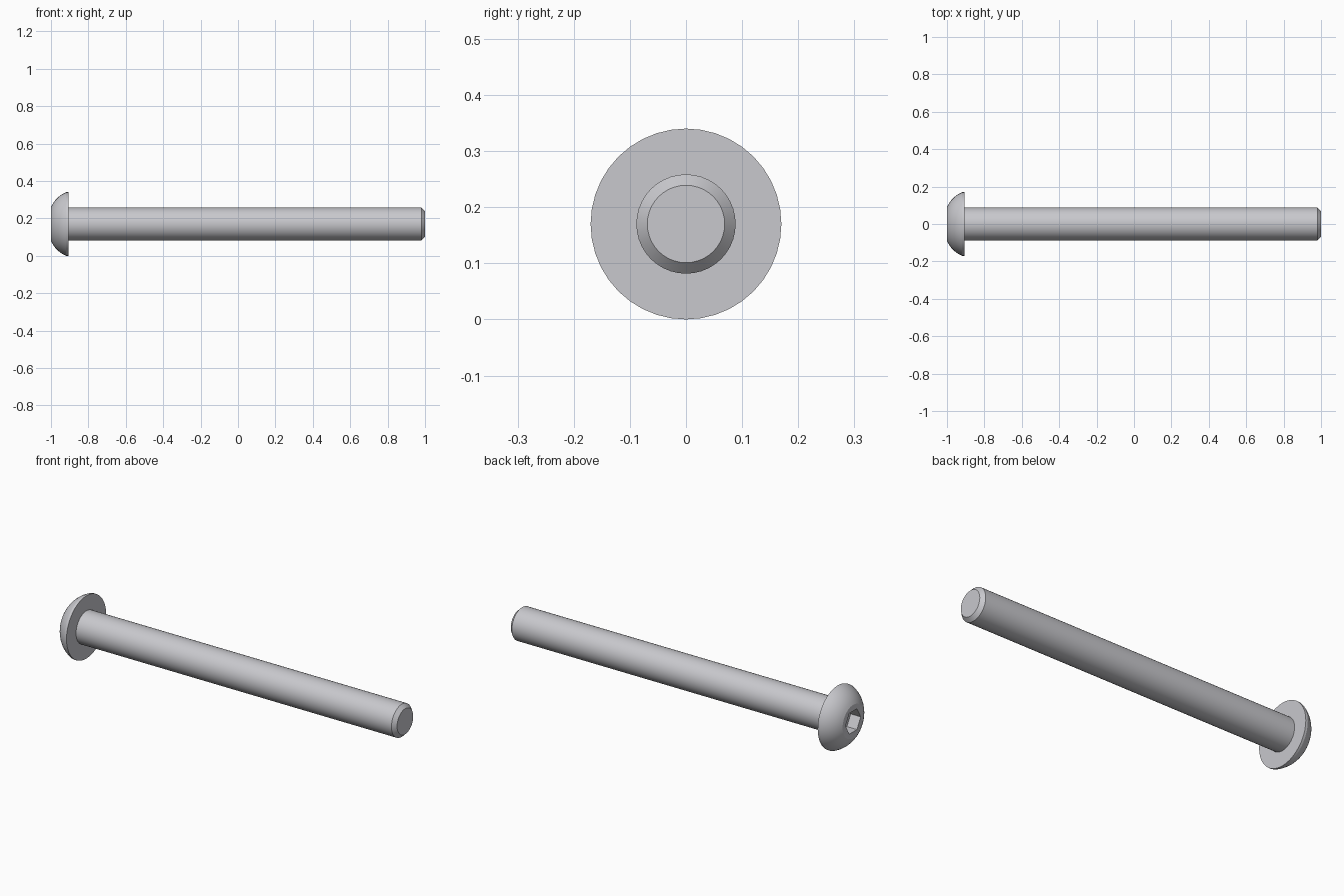
import bpy, bmesh, math
from mathutils import Vector, Matrix

if "Cube" in bpy.data.objects:
    bpy.data.objects.remove(bpy.data.objects["Cube"])

SEGS = 40
AXIS_Z = 0.17

steel = bpy.data.materials.new("light_steel")
steel.diffuse_color = (0.58, 0.58, 0.61, 1)
steel.use_nodes = True
steel.node_tree.nodes["Principled BSDF"].inputs["Base Color"].default_value = steel.diffuse_color


def arc(p, q, sag, n):
    """Points of a shallow arc from p to q, bulging outward by sag."""
    p, q = Vector(p), Vector(q)
    d = q - p
    normal = Vector((-d.y, d.x)).normalized()
    half = d.length / 2
    radius = (half * half + sag * sag) / (2 * sag)
    centre = (p + q) / 2 - normal * (radius - sag)
    a = math.asin(half / radius)
    out = []
    for i in range(n + 1):
        t = a - 2 * a * i / n
        out.append(centre + normal * radius * math.cos(t)
                   - d.normalized() * radius * math.sin(t))
    return [(v.x, v.y) for v in out]


def lathe(name, profile):
    """Turn an (x, radius) profile about the screw axis and cap both ends."""
    bm = bmesh.new()
    rings = []
    for x, r in profile:
        rings.append([bm.verts.new((x, r * math.sin(2 * math.pi * i / SEGS),
                                    AXIS_Z + r * math.cos(2 * math.pi * i / SEGS)))
                      for i in range(SEGS)])
    for a, b in zip(rings, rings[1:]):
        for i in range(SEGS):
            j = (i + 1) % SEGS
            bm.faces.new((a[i], a[j], b[j], b[i]))
    bm.faces.new(rings[0])
    bm.faces.new(rings[-1])
    bmesh.ops.recalc_face_normals(bm, faces=bm.faces)
    mesh = bpy.data.meshes.new(name)
    bm.to_mesh(mesh)
    bm.free()
    mesh.materials.append(steel)
    ob = bpy.data.objects.new(name, mesh)
    bpy.context.collection.objects.link(ob)
    return ob


# Domed head, thin rim, flat underside, shank and chamfered tip
profile = arc((-1.0, 0.09), (-0.919, 0.17), 0.011, 8)
profile += [(-0.907, 0.17), (-0.907, 0.0885), (0.98, 0.0885), (1.0, 0.069)]
screw = lathe("button_head_screw", profile)

# Hexagonal drive socket cut into the head
bpy.ops.mesh.primitive_cylinder_add(vertices=6, radius=0.065, depth=0.12)
cutter = bpy.context.object
cutter.name = "socket_cutter"
cutter.data.transform(Matrix.Translation((-1.0, 0, AXIS_Z))
                      @ Matrix.Rotation(math.pi / 2, 4, 'Y')
                      @ Matrix.Rotation(math.pi / 2, 4, 'Z')
                      @ Matrix.Rotation(math.pi / 2, 4, 'Z'))
cutter.data.materials.append(steel)
cutter.hide_render = True

bpy.ops.object.select_all(action='DESELECT')
screw.select_set(True)
bpy.context.view_layer.objects.active = screw
cut = screw.modifiers.new("socket", 'BOOLEAN')
cut.operation = 'DIFFERENCE'
cut.solver = 'EXACT'
cut.object = cutter
bpy.ops.object.modifier_apply(modifier=cut.name)
bpy.data.objects.remove(cutter)

bpy.ops.object.shade_smooth_by_angle(angle=math.radians(25))
